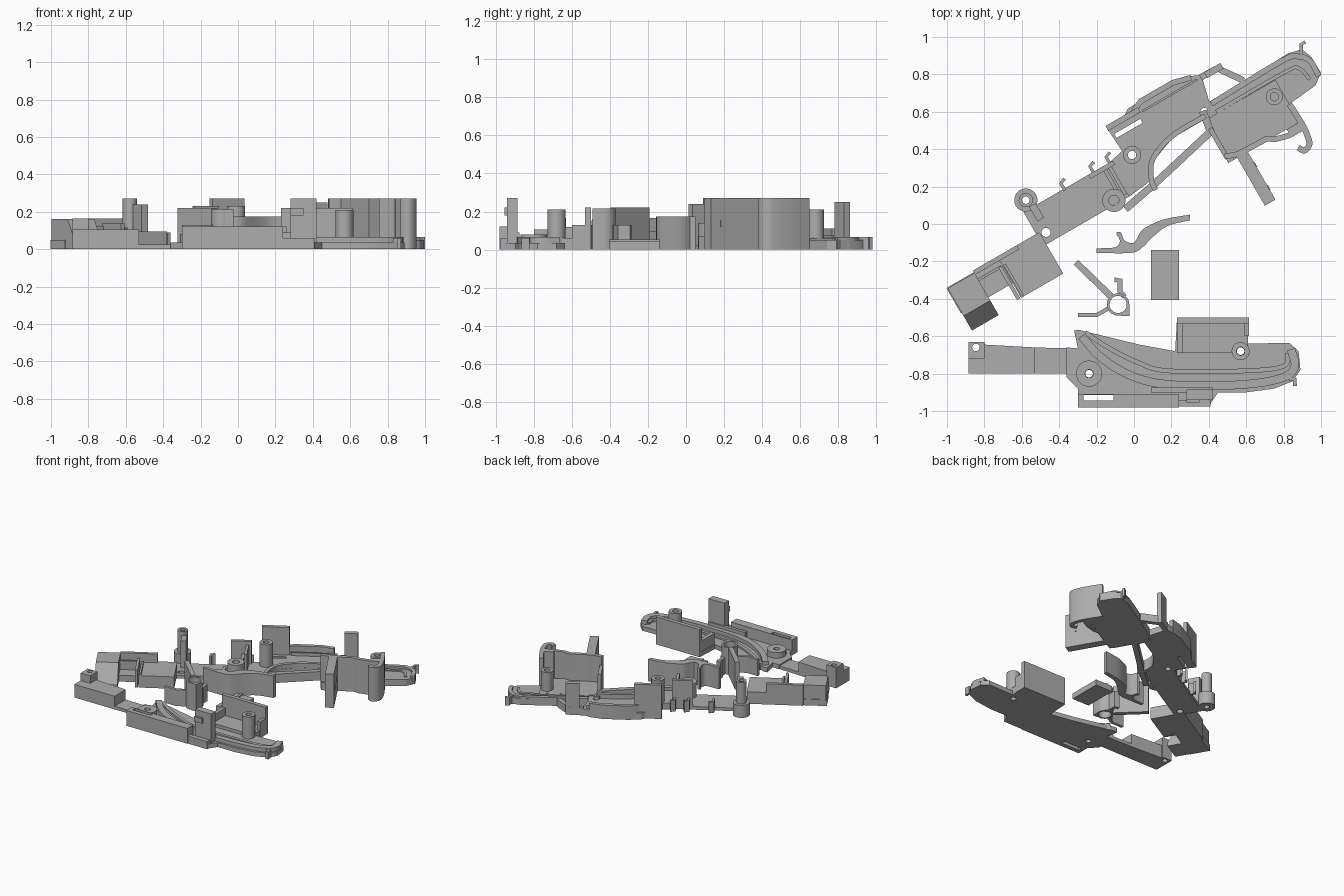
import bpy, bmesh, math
from mathutils import Vector

grey = bpy.data.materials.new("plain grey")
grey.diffuse_color = (0.42, 0.42, 0.42, 1)
TILT = math.radians(30)          # the long frame lies at this angle


def prism(name, pts, z0, z1, tilt=0.0, holes=()):
    """Extrude a flat outline; holes are cut right through."""
    bm = bmesh.new()
    low = bm.faces.new([bm.verts.new((p[0], p[1], z0)) for p in pts])
    ext = bmesh.ops.extrude_face_region(bm, geom=[low])
    top = [v for v in ext["geom"] if isinstance(v, bmesh.types.BMVert)]
    bmesh.ops.translate(bm, verts=top, vec=(0, 0, z1 - z0))
    bmesh.ops.recalc_face_normals(bm, faces=bm.faces)
    me = bpy.data.meshes.new(name)
    bm.to_mesh(me)
    bm.free()
    ob = bpy.data.objects.new(name, me)
    bpy.context.collection.objects.link(ob)
    me.materials.append(grey)
    ob.rotation_euler.z = tilt
    for h in holes:
        cut = prism(name + "_cutter", h, z0 - 0.05, z1 + 0.05, tilt)
        cut.hide_render = True
        cut.hide_viewport = True
        mod = ob.modifiers.new("hole", 'BOOLEAN')
        mod.object, mod.operation, mod.solver = cut, 'DIFFERENCE', 'EXACT'
    return ob


def rect(x0, x1, y0, y1):
    return [(x0, y0), (x1, y0), (x1, y1), (x0, y1)]


def disc(x, y, r, n=28):
    return [(x + r * math.cos(2 * math.pi * i / n), y + r * math.sin(2 * math.pi * i / n)) for i in range(n)]


def box(name, x0, x1, y0, y1, z0, z1, tilt=0.0, holes=()):
    return prism(name, rect(x0, x1, y0, y1), z0, z1, tilt, holes)


def tube(name, x, y, r, hole, z0, z1, tilt=0.0):
    return prism(name, disc(x, y, r), z0, z1, tilt, [disc(x, y, hole)])


def smooth(pts, n=5):
    """Smooth curve through the points."""
    p = [Vector(q) for q in pts]
    p = [2 * p[0] - p[1]] + p + [2 * p[-1] - p[-2]]
    out = []
    for a, b, c, d in zip(p, p[1:], p[2:], p[3:]):
        for i in range(n):
            t = i / n
            out.append(0.5 * (2 * b + (c - a) * t + (2 * a - 5 * b + 4 * c - d) * t * t
                              + (3 * b - a - 3 * c + d) * t ** 3))
    return out + [p[-2]]


def wall(name, path, w, z0, z1, tilt=0.0, curved=False):
    """Upright strip of width w along a path."""
    p = smooth(path) if curved else [Vector(q) for q in path]
    left, right = [], []
    for i, q in enumerate(p):
        d = (p[min(i + 1, len(p) - 1)] - p[max(i - 1, 0)]).normalized()
        n = Vector((-d.y, d.x)) * w / 2
        left.append(q + n)
        right.append(q - n)
    return prism(name, left + right[::-1], z0, z1, tilt)


# ---------- lower frame: plate and arm ----------
prism("lower_plate", [(-.36, -.66), (-.30, -.665), (-.32, -.57), (-.30, -.565), (.03, -.645), (.22, -.68),
      (.23, -.5), (.61, -.5), (.61, -.64), (.83, -.635), (.88, -.68), (.89, -.78), (.85, -.84),
      (.75, -.88), (.6, -.9), (.45, -.9), (.40, -.975), (-.3, -.98), (-.3, -.88), (-.36, -.82)],
      0, .035, 0, [rect(-.27, -.11, -.945, -.915), disc(.57, -.68, .02), disc(-.24, -.8, .02)])
prism("lower_arm_low", [(-.54, -.66), (-.33, -.665), (-.33, -.8), (-.54, -.8)], 0, .025)
prism("lower_arm", [(-.80, -.645), (-.53, -.66), (-.53, -.8), (-.80, -.8)], 0, .105)
box("arm_end_block", -.885, -.795, -.8, -.71, 0, .105)
box("arm_end_post", -.885, -.8, -.72, -.63, 0, .165, 0, [disc(-.845, -.66, .02)])
# raised curved track and tail rim
wall("outer_track", [(-.28, -.6), (-.18, -.71), (-.04, -.8), (.12, -.85), (.35, -.865), (.62, -.855),
                     (.8, -.82), (.86, -.76), (.84, -.67)], .045, 0, .065, 0, True)
wall("inner_track", [(-.26, -.58), (-.14, -.66), (.02, -.74), (.18, -.785), (.6, -.785), (.8, -.76),
                     (.82, -.69)], .025, 0, .05, 0, True)
wall("tail_hook", [(.83, -.83), (.86, -.83), (.86, -.865)], .022, 0, .06)
# front rail with slot
box("front_rail", -.3, .24, -.98, -.91, 0, .122, 0, [rect(-.27, -.11, -.945, -.915)])
box("rail_step", .23, .41, -.975, -.94, 0, .06)
box("rear_rail", .09, .42, -.9, -.875, 0, .09)
box("tall_post", .28, .42, -.94, -.885, 0, .27)
box("post_notch", .28, .35, -.955, -.935, .18, .22)
tube("pivot_boss", -.24, -.8, .07, .022, 0, .08)
# tray with back wall
box("tray_floor", .23, .61, -.69, -.5, 0, .06, 0, [disc(.57, -.68, .02)])
box("tray_back", .23, .615, -.532, -.5, 0, .22)
prism("tray_side", [(.23, -.69), (.26, -.69), (.26, -.5), (.23, -.5)], 0, .12)
box("tray_end", .59, .615, -.6, -.5, 0, .13)
tube("tray_peg", .57, -.68, .048, .022, 0, .21)

# ---------- loose parts ----------
prism("curved_lever", smooth([(-.2, -.13), (-.1, -.125), (-.075, -.09), (-.095, -.05), (-.07, -.045),
      (-.05, -.09), (0, -.1), (.03, -.05), (.06, -.02), (.16, .025), (.3, .05)], 3)
      + smooth([(.3, .02), (.18, -.01), (.1, -.07), (.04, -.13), (-.02, -.155), (-.2, -.155)], 3), 0, .175)
box("loose_pad", .09, .24, -.405, -.14, 0, .045)
box("loose_pad_rib", .125, .145, -.405, -.14, .04, .052)
tube("spring_ring", -.085, -.43, .06, .046, 0, .215)
wall("spring_arm", [(-.31, -.205), (-.125, -.385)], .035, 0, .22)
wall("spring_hook", [(-.105, -.3), (-.075, -.3), (-.075, -.36), (-.05, -.39)], .028, 0, .13)
wall("spring_foot", [(-.3, -.487), (-.2, -.487), (-.135, -.45)], .022, 0, .13)
prism("spring_corner", [(-.07, -.492), (-.025, -.492), (-.025, -.43), (-.035, -.46)], 0, .215)

# ---------- long frame: head ----------
T = TILT
box("head_floor", -1.04, -.7, .05, .205, 0, .05, T)
box("head_block", -1.035, -.87, .03, .2, 0, .16, T)
wedge = box("head_wedge", -1.035, -.87, -.06, .03, 0, .16, T)
for v in wedge.data.vertices:
    if v.co.z > .1 and v.co.y < -.05:
        v.co.z = .03
box("head_side", -.87, -.6, .19, .215, 0, .165, T)
box("head_rib", -.87, -.73, .15, .165, 0, .12, T)
box("head_clip", -.745, -.725, -.04, .16, 0, .14, T)
box("head_clip_low", -.715, -.7, -.035, .16, 0, .115, T)
box("frame_block", -.72, -.46, -.04, .215, 0, .095, T)
# narrow strip
box("strip", -.48, .07, .14, .35, 0, .025, T, [disc(-.43, .196, .024)])
tube("strip_boss_foot", -.437, .40, .062, .02, 0, .1, T)
tube("strip_boss", -.437, .40, .038, .02, .1, .27, T)
box("boss_plate", -.44, -.4, .27, .36, 0, .24, T)
box("strip_plate", -.08, .07, .325, .35, 0, .23, T)
box("strip_cross_wall", .03, .05, .16, .33, 0, .2, T)
box("strip_cross_step", .0, .02, .2, .33, 0, .13, T)
for u in (-.23, -.05, .05):
    wall("edge_hook", [(u, .34), (u, .385), (u + .03, .395)], .018, 0, .09, T)
tube("strip_ring", -.03, .163, .062, .027, 0, .14, T)
# middle plate
prism("middle_plate", [(.13, .525), (.25, .53), (.28, .55), (.5, .56), (.655, .535), (.71, .51), (.66, .30),
      (.59, .295), (.41, .295), (.26, .24), (.194, .16), (.15, .15), (.05, .14), (.05, .35), (.14, .37)],
      0, .05, T, [rect(.15, .31, .445, .47), disc(.176, .325, .022), disc(.625, .33, .022)])
box("upright_plate", .13, .33, .5, .53, 0, .27, T)
wall("edge_ridge", [(.3, .525), (.36, .55), (.56, .55), (.655, .525)], .03, 0, .11, T)
wall("inner_ridge", [(.34, .5), (.68, .5)], .012, 0, .075, T)
tube("middle_boss", .176, .325, .048, .022, 0, .23, T)
wall("curved_rail", [(.62, .31), (.41, .305), (.26, .25), (.2, .16), (.19, .1)], .028, 0, .085, T, True)
wall("diagonal_arm", [(0, .092), (.2, .13), (.61, .225)], .04, 0, .07, T)
wall("arm_join", [(.6, .21), (.62, .34)], .04, 0, .07, T)
# bridge clip
wall("bridge", [(.70, .5), (.8, .5), (.875, .395), (.89, .37)], .035, 0, .06, T)
box("bridge_post", .73, .83, .48, .515, 0, .25, T)

# ---------- long frame: tail ----------
prism("tail_plate", [(.6, .26), (.66, .36), (1.17, .378), (1.245, .36), (1.268, .3), (1.27, .2),
      (1.21, .156), (1.04, .14), (1.04, .03), (.84, .035), (.6, .06)], 0, .05, T, [disc(.99, .214, .022)])
wall("tail_rim", [(.68, .35), (1.12, .36), (1.21, .335), (1.252, .28), (1.25, .19)], .03, 0, .065, T, True)
wall("tail_track", [(.68, .3), (1.1, .3), (1.18, .28), (1.2, .2)], .02, 0, .06, T, True)
wall("tail_tip", [(1.23, .34), (1.255, .385), (1.28, .385)], .018, 0, .065, T)
# housing with tall walls
box("housing_floor", .6, 1.04, .03, .29, 0, .06, T)
wall("housing_front", [(.6, .07), (.67, .045), (.84, .04), (.88, .015), (.955, -.005), (1.0, .01)], .03, 0, .27, T)
box("housing_leg", .655, .72, -.265, .06, 0, .27, T)
for v in (-.19, -.05):
    wall("leg_eyelet", [(.716, v), (.724, v)], .03, .12, .155, T)
wall("housing_end", [(1.04, .14), (1.045, .02), (1.04, -.05), (1.025, -.1), (.985, -.115), (.965, -.085)],
     .032, 0, .27, T, True)
box("housing_end_fill", .96, 1.05, -.02, .03, 0, .27, T)
box("housing_side", .595, .62, .06, .24, 0, .2, T)
tube("housing_peg", .99, .214, .045, .022, 0, .21, T)

# keep sharp edges, smooth the curves
bpy.ops.object.select_all(action='DESELECT')
for ob in bpy.context.scene.objects:
    if not ob.hide_render:
        ob.select_set(True)
        bpy.context.view_layer.objects.active = ob
bpy.ops.object.shade_smooth_by_angle(angle=math.radians(30))
